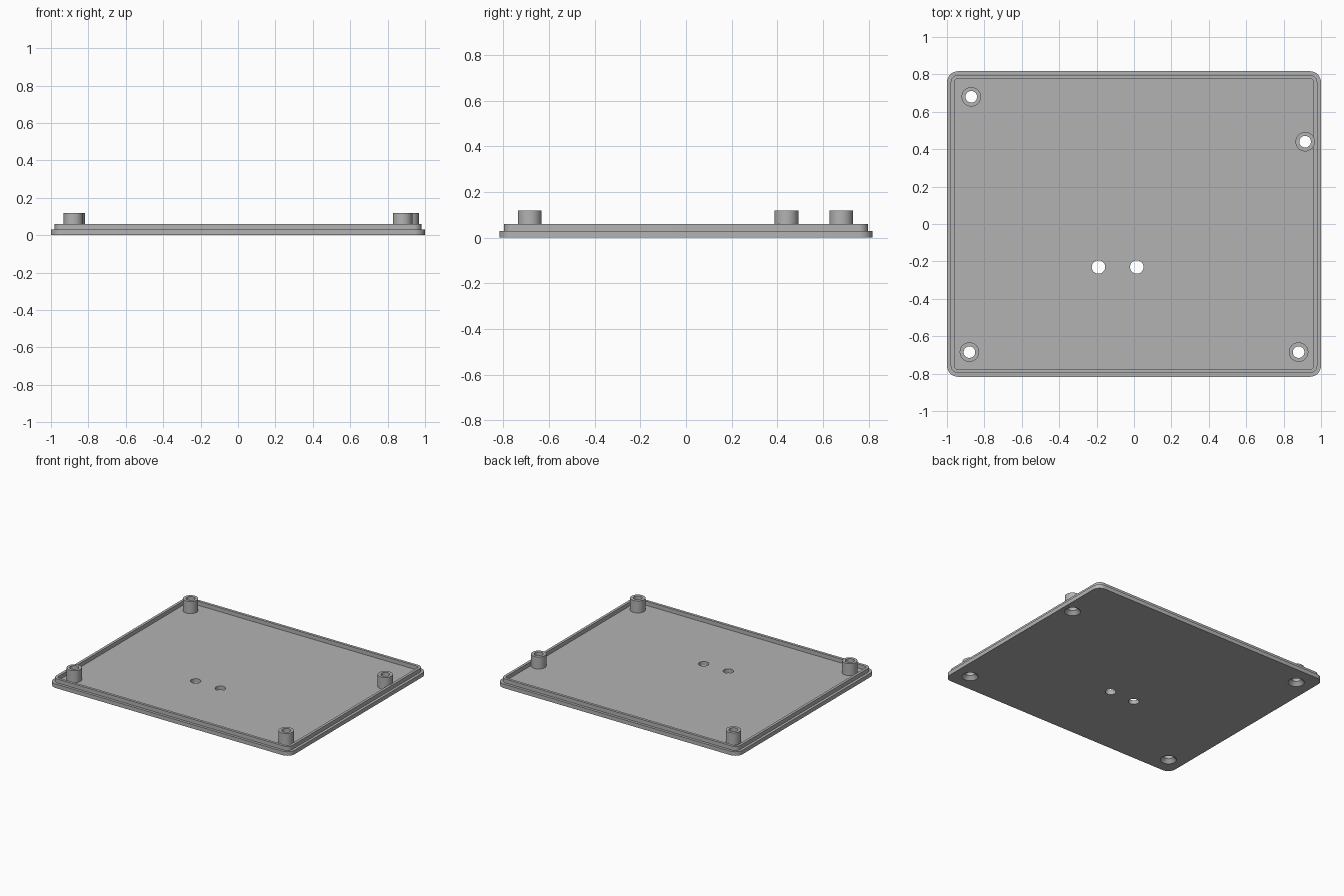
import bpy, bmesh, math

if "Cube" in bpy.data.objects:
    bpy.data.objects.remove(bpy.data.objects["Cube"], do_unlink=True)

grey = bpy.data.materials.new("plain grey")
grey.use_nodes = True
colour = (0.45, 0.45, 0.45, 1)
grey.diffuse_color = colour
grey.node_tree.nodes["Principled BSDF"].inputs["Base Color"].default_value = colour


def rounded_ring(hx, hy, r, steps=8):
    """Outline of a rounded rectangle, counter-clockwise."""
    points = []
    for q, (sx, sy) in enumerate([(1, 1), (-1, 1), (-1, -1), (1, -1)]):
        for i in range(steps + 1):
            a = math.pi / 2 * (q + i / steps)
            points.append((sx * (hx - r) + r * math.cos(a),
                           sy * (hy - r) + r * math.sin(a)))
    return points


def circle(cx, cy, r, n=40):
    return [(cx + r * math.cos(math.tau * i / n), cy + r * math.sin(math.tau * i / n))
            for i in range(n)]


def loft(name, rings):
    """Closed solid through a list of (outline, z)."""
    bm = bmesh.new()
    loops = [[bm.verts.new((x, y, z)) for x, y in outline] for outline, z in rings]
    n = len(loops[0])
    for lower, upper in zip(loops, loops[1:]):
        for i in range(n):
            j = (i + 1) % n
            bm.faces.new((lower[i], lower[j], upper[j], upper[i]))
    bm.faces.new(loops[0][::-1])
    bm.faces.new(loops[-1])
    bmesh.ops.recalc_face_normals(bm, faces=bm.faces)
    mesh = bpy.data.meshes.new(name)
    bm.to_mesh(mesh)
    bm.free()
    mesh.materials.append(grey)
    obj = bpy.data.objects.new(name, mesh)
    bpy.context.collection.objects.link(obj)
    return obj


def combine(target, tool, operation):
    bpy.context.view_layer.objects.active = target
    mod = target.modifiers.new("combine", "BOOLEAN")
    mod.operation, mod.solver, mod.object = operation, "EXACT", tool
    bpy.ops.object.modifier_apply(modifier=mod.name)
    bpy.data.objects.remove(tool, do_unlink=True)


# Cover plate with a raised, inset lip
steps = [(0, 0), (0, 0.03), (0.02, 0.03), (0.02, 0.06), (0.04, 0.06), (0.04, 0.03)]
plate = loft("cover_plate", [(rounded_ring(1 - d, 0.817 - d, 0.06 - d), z) for d, z in steps])

# Screw posts with through holes, countersunk from below
posts = [(-0.87, 0.68), (0.915, 0.44), (-0.88, -0.685), (0.88, -0.685)]
for x, y in posts:
    post = loft("screw_post", [(circle(x, y, 0.052), z) for z in (0.015, 0.12)])
    combine(plate, post, "UNION")
for x, y in posts:
    profile = [(0.06, -0.005), (0.031, 0.026), (0.031, 0.15)]
    combine(plate, loft("screw_hole", [(circle(x, y, r), z) for r, z in profile]), "DIFFERENCE")

# Pair of plain holes in the floor
for x in (-0.19, 0.015):
    hole = loft("floor_hole", [(circle(x, -0.23, 0.036), z) for z in (-0.05, 0.1)])
    combine(plate, hole, "DIFFERENCE")

bpy.ops.object.select_all(action="DESELECT")
plate.select_set(True)
bpy.context.view_layer.objects.active = plate
bpy.ops.object.shade_smooth_by_angle(angle=math.radians(30))
